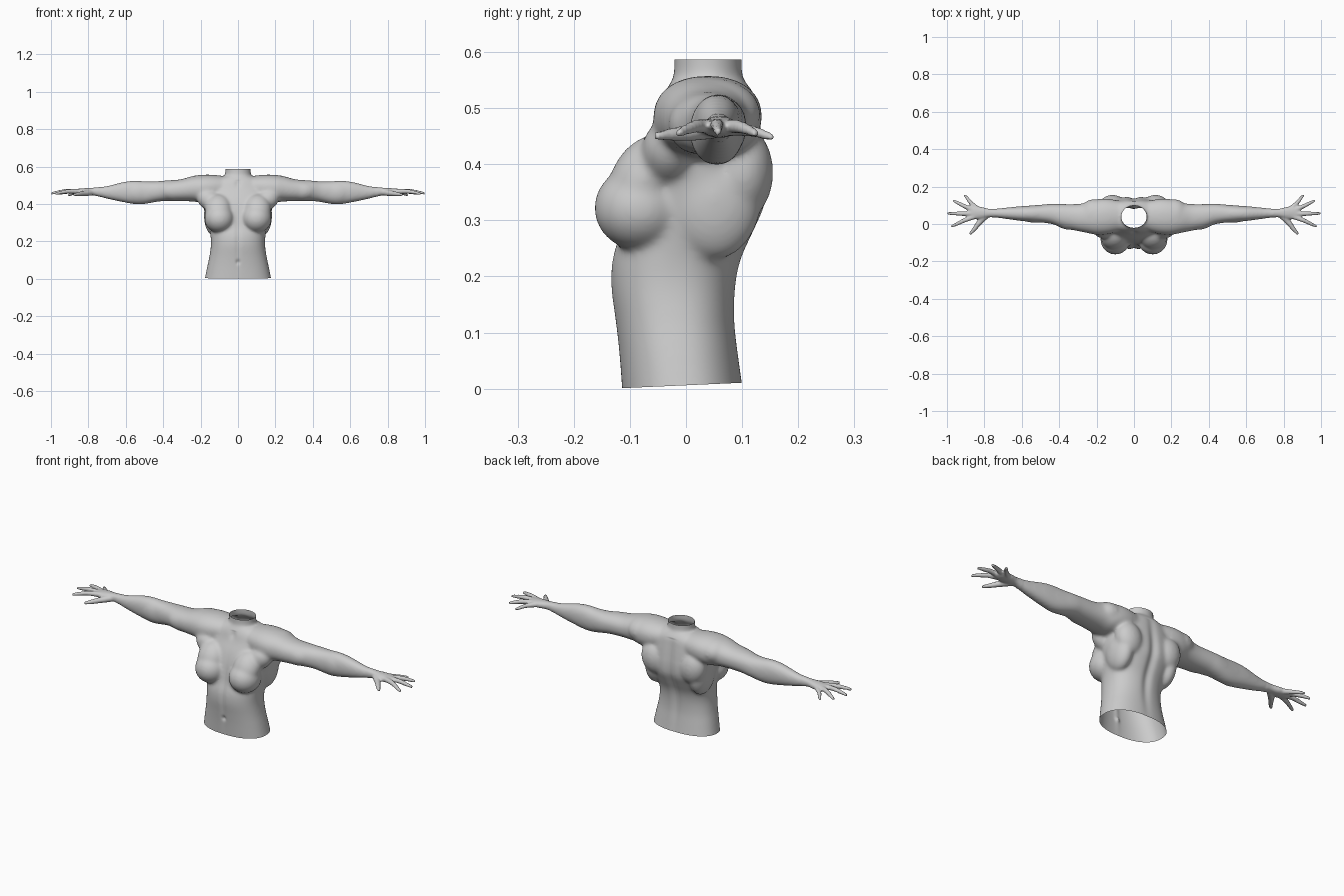
import bpy, bmesh, math
from mathutils import Vector, Matrix

if "Cube" in bpy.data.objects:
    bpy.data.objects.remove(bpy.data.objects["Cube"])

bm = bmesh.new()


def spline(rows, n=5):
    """Catmull-Rom refinement of a table of rows."""
    out = []
    for i in range(len(rows) - 1):
        a, b, c, d = (rows[max(i - 1, 0)], rows[i], rows[i + 1], rows[min(i + 2, len(rows) - 1)])
        for k in range(n):
            t = k / n
            out.append([0.5 * (2 * q + (r - p) * t + (2 * p - 5 * q + 4 * r - s) * t * t
                               + (3 * q - p - 3 * r + s) * t ** 3) for p, q, r, s in zip(a, b, c, d)])
    return out + [list(rows[-1])]


def loft(rings):
    """Closed skin through rings of points."""
    vs = [[bm.verts.new(p) for p in r] for r in rings]
    n = len(vs[0])
    for a, b in zip(vs, vs[1:]):
        for i in range(n):
            bm.faces.new((a[i], a[(i + 1) % n], b[(i + 1) % n], b[i]))
    bm.faces.new(vs[0][::-1])
    bm.faces.new(vs[-1])


def oval(n=32, e=2.0):
    for i in range(n):
        a = 2 * math.pi * i / n
        c, s = math.cos(a), math.sin(a)
        yield (math.copysign(abs(c) ** (2 / e), c), math.copysign(abs(s) ** (2 / e), s))


def stack(rows, e):
    """Body loft: rows of z, half width, front y, back y."""
    loft([[(w * c, (f + b) / 2 + (b - f) / 2 * s, z) for c, s in oval(48, e)]
          for z, w, f, b in spline(rows)])


def blob(loc, size, rot=(0, 0, 0)):
    """Muscle ellipsoid, mirrored left and right."""
    for s in (1, -1):
        m = (Matrix.Translation((s * loc[0], loc[1], loc[2]))
             @ Matrix.Rotation(s * rot[2], 4, 'Z') @ Matrix.Rotation(s * rot[1], 4, 'Y')
             @ Matrix.Rotation(rot[0], 4, 'X') @ Matrix.Diagonal((*size, 1)))
        bmesh.ops.create_uvsphere(bm, u_segments=32, v_segments=20, radius=1, matrix=m)


def finger(rows):
    """Tapered finger through rows of x, y, z, radius, mirrored."""
    for s in (1, -1):
        pts = spline(rows, 4)
        d = Vector(rows[-1][:3]) - Vector(rows[0][:3])
        u = d.cross(Vector((0, 0, 1))).normalized()
        v = u.cross(d).normalized()
        rings = []
        for x, y, z, r in pts:
            ring = [Vector((x, y, z)) + r * (c * u + q * v) for c, q in oval(12)]
            rings.append([(s * p.x, p.y, p.z) for p in ring])
        loft(rings)


# torso
stack([(-.03, .184, -.112, .106), (.06, .166, -.119, .094), (.12, .153, -.126, .088),
       (.18, .145, -.134, .090), (.23, .147, -.132, .100), (.28, .157, -.118, .122),
       (.33, .170, -.108, .143), (.38, .180, -.097, .146), (.43, .182, -.080, .140),
       (.48, .170, -.056, .132), (.52, .135, -.042, .124), (.548, .085, -.026, .105)], 2.3)
# neck
stack([(.46, .10, -.04, .12), (.53, .078, -.028, .106), (.56, .069, -.022, .100),
       (.62, .069, -.021, .099)], 2)

# arms with palms: x, front y, back y, low z, high z
arm = [(.06, -.035, .120, .43, .548), (.14, -.055, .135, .415, .557), (.20, -.058, .132, .410, .556),
       (.25, -.048, .115, .414, .548), (.31, -.036, .107, .416, .532), (.39, -.018, .107, .416, .526),
       (.44, .000, .108, .411, .522), (.50, .008, .103, .400, .522), (.55, .012, .099, .399, .525),
       (.61, .017, .095, .409, .519), (.70, .029, .086, .428, .497), (.77, .036, .081, .446, .488),
       (.82, .027, .092, .447, .485), (.865, .026, .094, .450, .481), (.888, .038, .084, .456, .476)]
for s in (1, -1):
    loft([[(s * x, (f + b) / 2 + (b - f) / 2 * c, (l + h) / 2 + (h - l) / 2 * q)
           for c, q in oval(32, 2.2)] for x, f, b, l, h in spline(arm)])

# thumb and four fingers
finger([(.785, .048, .462, .017), (.825, .010, .456, .015), (.852, -.025, .453, .012), (.878, -.055, .450, .007)])
finger([(.845, .042, .467, .014), (.905, .020, .468, .012), (.945, .001, .462, .010), (.978, -.014, .455, .007)])
finger([(.855, .055, .467, .014), (.915, .055, .470, .012), (.960, .056, .464, .010), (.999, .057, .457, .007)])
finger([(.850, .070, .466, .014), (.900, .092, .467, .012), (.938, .111, .461, .010), (.967, .126, .454, .007)])
finger([(.835, .080, .464, .014), (.872, .113, .460, .011), (.893, .139, .453, .009), (.908, .157, .447, .006)])

# breasts and the chest muscle running up to the shoulder
blob((.100, -.082, .322), (.080, .082, .076))
blob((.105, -.072, .375), (.072, .060, .085), (-.55, 0, 0))
blob((.150, -.030, .420), (.075, .050, .055), (0, -.5, 0))
# shoulder blades, side back muscles, shoulder caps
blob((.115, .100, .385), (.070, .056, .085), (0, .2, 0))
blob((.130, .050, .340), (.052, .085, .110))
blob((.215, .045, .490), (.080, .088, .064))
# upper arm and forearm muscles
blob((.340, .020, .470), (.085, .052, .052))
blob((.530, .052, .460), (.085, .046, .062))

bmesh.ops.recalc_face_normals(bm, faces=bm.faces[:])
me = bpy.data.meshes.new("torso_with_arms")
bm.to_mesh(me)
bm.free()
ob = bpy.data.objects.new("torso_with_arms", me)
bpy.context.collection.objects.link(ob)
bpy.context.view_layer.objects.active = ob
ob.select_set(True)

# fuse all parts into one skin
mod = ob.modifiers.new("fuse", 'REMESH')
mod.mode = 'VOXEL'
mod.voxel_size = .0055
bpy.ops.object.modifier_apply(modifier=mod.name)

bm = bmesh.new()
bm.from_mesh(me)


def smooth(verts, times):
    for _ in range(times):
        bmesh.ops.smooth_vert(bm, verts=verts, factor=.5, use_axis_x=True, use_axis_y=True, use_axis_z=True)


smooth([v for v in bm.verts if abs(v.co.x) < .74], 14)
smooth(bm.verts[:], 2)


def bump(v, c, r):
    return math.exp(-((v - c) / r) ** 2)


# spine groove, belly midline, navel and breastbone hollow
for v in bm.verts:
    x, y, z = v.co
    if abs(x) < .2:
        if y > .06 and z < .52:
            v.co.y -= .012 * bump(x, 0, .022) * bump(z, .30, .2)
        elif y < -.03 and z < .53:
            v.co.y += .005 * bump(x, 0, .014) * bump(z, .22, .14)
            v.co.y += .008 * bump(x, 0, .010) * bump(z, .09, .012)
            v.co.y += .006 * bump(x, 0, .016) * bump(z, .51, .02)

# open the neck and the waist
for co, no in (((0, 0, .587), (0, 0, 1)), ((0, -.113, .001), (0, .045, -1))):
    bmesh.ops.bisect_plane(bm, geom=bm.verts[:] + bm.edges[:] + bm.faces[:],
                           plane_co=co, plane_no=no, clear_outer=True)
bm.to_mesh(me)
bm.free()
bpy.ops.object.shade_smooth()
